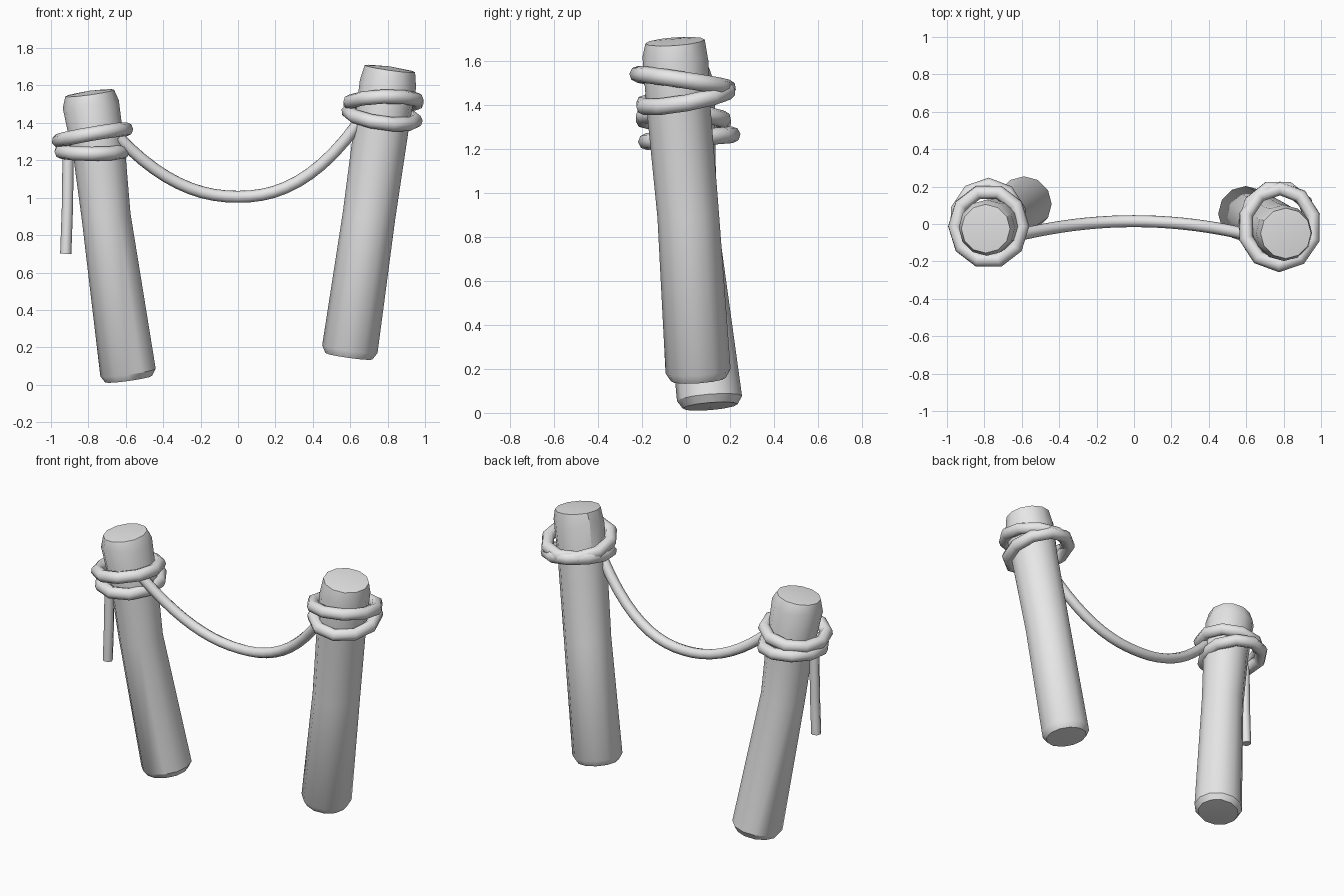
import bpy
import bmesh
from math import sin, cos, pi
from mathutils import Vector

cube = bpy.data.objects.get("Cube")
if cube:
    bpy.data.objects.remove(cube, do_unlink=True)

grey = bpy.data.materials.new("plain_grey")
grey.use_nodes = True
grey.diffuse_color = (0.8, 0.8, 0.8, 1)
grey.node_tree.nodes["Principled BSDF"].inputs["Base Color"].default_value = (0.8, 0.8, 0.8, 1)


def add(name, data):
    obj = bpy.data.objects.new(name, data)
    bpy.context.collection.objects.link(obj)
    data.materials.append(grey)
    return obj


def post(name, stations, tilt, wobble, sides=12):
    """Loft tilted rings through (x, y, z, radius) stations; the top rim is uneven."""
    bm = bmesh.new()
    rings = []
    last = len(stations) - 1
    for i, (x, y, z, r) in enumerate(stations):
        ring = []
        for k in range(sides):
            a = 2 * pi * k / sides
            dx, dy = r * cos(a), r * sin(a)
            lift = wobble * sin(3 * a) if i == last - 1 else 0
            dz = -(dx * tilt[0] + dy * tilt[1]) + lift
            ring.append(bm.verts.new((x + dx, y + dy, z + dz)))
        rings.append(ring)
    for low, high in zip(rings, rings[1:]):
        for k in range(sides):
            n = (k + 1) % sides
            bm.faces.new((low[k], low[n], high[n], high[k]))
    # slightly domed ends
    for ring, (x, y, z, r), push in ((rings[0], stations[0], -0.005),
                                     (rings[-1], stations[-1], 0.012)):
        tip = bm.verts.new((x, y, z + push))
        for k in range(sides):
            bm.faces.new((ring[k], ring[(k + 1) % sides], tip))
    bmesh.ops.recalc_face_normals(bm, faces=bm.faces)
    mesh = bpy.data.meshes.new(name)
    bm.to_mesh(mesh)
    bm.free()
    obj = add(name, mesh)
    bpy.ops.object.select_all(action="DESELECT")
    obj.select_set(True)
    bpy.context.view_layer.objects.active = obj
    bpy.ops.object.shade_smooth_by_angle(angle=0.56)


def rope(name, points, radius, closed=False):
    """A round cord along a list of points."""
    curve = bpy.data.curves.new(name, "CURVE")
    curve.dimensions = "3D"
    curve.bevel_depth = radius
    curve.bevel_resolution = 2
    curve.use_fill_caps = True
    line = curve.splines.new("POLY")
    line.points.add(len(points) - 1)
    for p, co in zip(line.points, points):
        p.co = (*co, 1)
    line.use_cyclic_u = closed
    line.use_smooth = True
    add(name, curve)


def coil(name, center, rx, ry, slope, turn=0.0, sides=10):
    """One tilted loop of cord around a post."""
    c = Vector(center)
    pts = []
    for k in range(sides):
        a = 2 * pi * k / sides + turn
        dx, dy = rx * cos(a), ry * sin(a)
        pts.append(c + Vector((dx, dy, dx * slope[0] + dy * slope[1])))
    rope(name, pts, 0.038, True)


# Leaning posts
post("right_post", [(-0.585, 0.11, 0.03, 0.125), (-0.588, 0.107, 0.065, 0.148),
                    (-0.705, 0.01, 0.9, 0.13), (-0.74, -0.005, 1.22, 0.138),
                    (-0.787, -0.02, 1.5, 0.15), (-0.793, -0.025, 1.56, 0.13)],
     (-0.14, -0.08), 0.015)
post("left_post", [(0.593, 0.057, 0.152, 0.125), (0.598, 0.055, 0.19, 0.148),
                   (0.7, 0.01, 0.9, 0.14), (0.77, -0.035, 1.4, 0.145),
                   (0.802, -0.048, 1.61, 0.15), (0.812, -0.05, 1.69, 0.135)],
     (0.14, -0.07), 0.02)

# Cord coils
coil("right_upper_coil", (-0.778, -0.012, 1.335), 0.18, 0.19, (0.17, -0.04))
coil("right_lower_coil", (-0.78, 0.015, 1.25), 0.172, 0.195, (0, 0.08), 0.3)
coil("left_upper_coil", (0.778, -0.015, 1.51), 0.187, 0.205, (0.03, -0.15), 0.3)
coil("left_lower_coil", (0.77, 0, 1.435), 0.18, 0.2, (-0.14, 0.18))

# Sagging cord between the posts
span = []
for i in range(21):
    t = i / 10 - 1
    x = 0.64 * t
    z = 1.005 + 0.355 * abs(t) ** 2.2 + 0.035 * t * t * t
    span.append((x, 0.015 - 0.08 * t * t, z))
rope("sagging_cord", span, 0.032)

# Loose hanging end
rope("hanging_end", [(-0.908, -0.02, 1.26), (-0.912, -0.02, 0.95), (-0.921, -0.02, 0.7)], 0.03)
